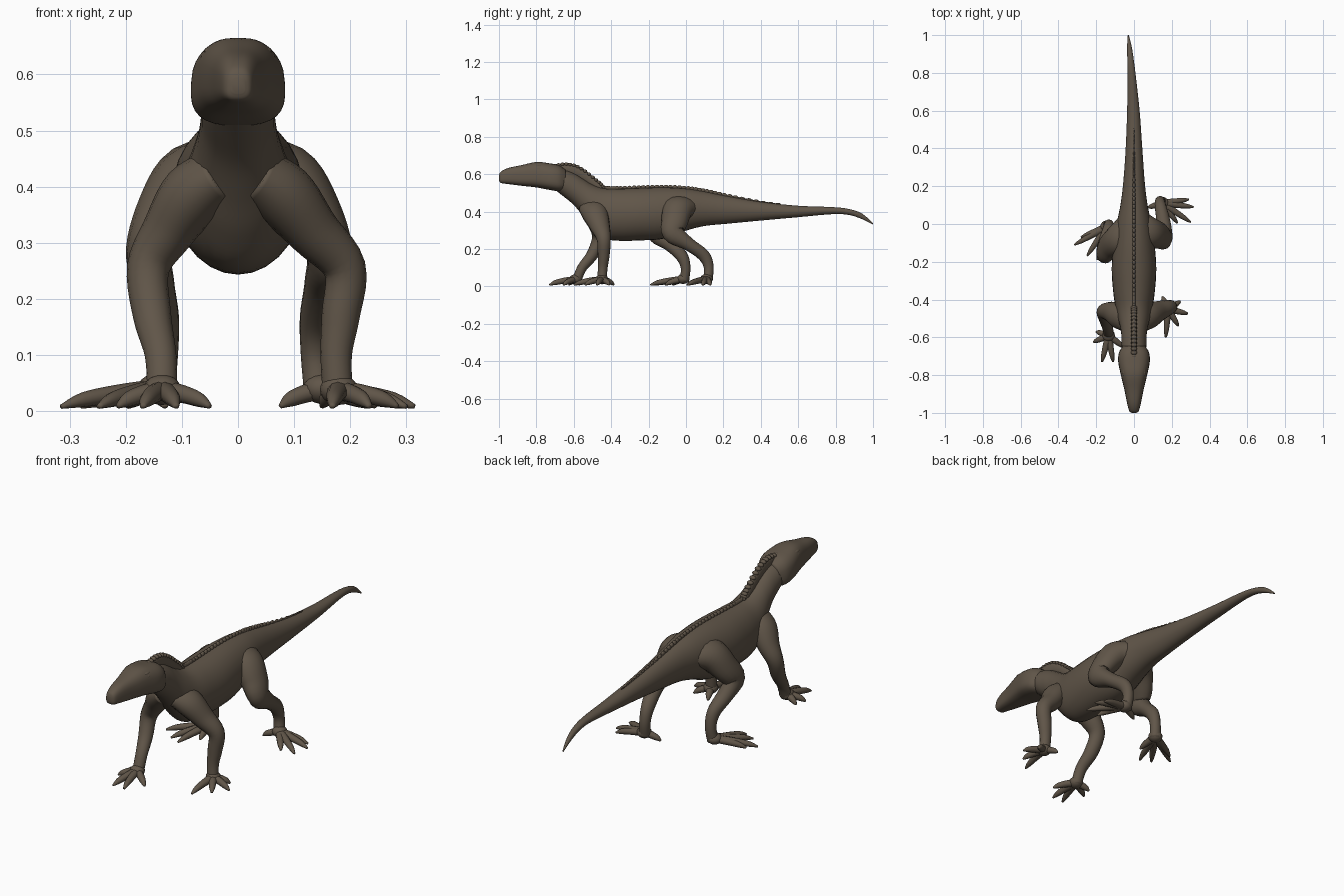
import bpy, bmesh, math
from mathutils import Vector, Matrix

cube = bpy.data.objects.get("Cube")
if cube:
    bpy.data.objects.remove(cube, do_unlink=True)

skin = bpy.data.materials.new("brown_skin")
skin.use_nodes = True
COLOUR = (0.118, 0.092, 0.066, 1)
skin.diffuse_color = COLOUR
skin.node_tree.nodes["Principled BSDF"].inputs["Base Color"].default_value = COLOUR
skin.node_tree.nodes["Principled BSDF"].inputs["Roughness"].default_value = 0.8


def resample(points, steps):
    """Smooth curve through control points (position and radii together)."""
    pts = [Vector(p) for p in points]
    pts = [pts[0]] + pts + [pts[-1]]
    out = []
    for a, b, c, d in zip(pts, pts[1:], pts[2:], pts[3:]):
        for i in range(steps):
            t = i / steps
            out.append(0.5 * (2 * b + (c - a) * t + (2 * a - 5 * b + 4 * c - d) * t ** 2
                              + (3 * b - a - 3 * c + d) * t ** 3))
    return out + [pts[-2]]


def loft(bm, points, ref=None, sides=16, steps=5, power=2.0, taper=0.0):
    """Skin rings along (x, y, z, a, b) points; without ref the rings stay upright."""
    rows = resample(points, steps)
    rings = []
    for i, row in enumerate(rows):
        pos = Vector(row[:3])
        side, up = Vector((1, 0, 0)), Vector((0, 0, 1))
        if ref:
            tan = Vector(rows[min(i + 1, len(rows) - 1)][:3]) - Vector(rows[max(i - 1, 0)][:3])
            tan.normalize()
            side = Vector(ref)
            side = (side - tan * side.dot(tan)).normalized()
            up = tan.cross(side)
        ring = []
        for k in range(sides):
            c, s = math.cos(math.tau * k / sides), math.sin(math.tau * k / sides)
            u = math.copysign(abs(c) ** (2 / power), c) * max(row[3], 0.001) * (1 - taper * s)
            v = math.copysign(abs(s) ** (2 / power), s) * max(row[4], 0.001)
            ring.append(bm.verts.new(pos + side * u + up * v))
        rings.append(ring)
    for r, q in zip(rings, rings[1:]):
        for k in range(sides):
            n = (k + 1) % sides
            bm.faces.new((r[k], r[n], q[n], q[k]))
    bm.faces.new(rings[0])
    bm.faces.new(rings[-1])
    return rows


def ball(bm, pos, size):
    mat = Matrix.Translation(pos) @ Matrix.Diagonal((*size, 1))
    bmesh.ops.create_uvsphere(bm, u_segments=16, v_segments=10, radius=1, matrix=mat)


def finish(bm, name):
    bmesh.ops.recalc_face_normals(bm, faces=bm.faces)
    for f in bm.faces:
        f.smooth = True
    mesh = bpy.data.meshes.new(name)
    bm.to_mesh(mesh)
    bm.free()
    mesh.materials.append(skin)
    obj = bpy.data.objects.new(name, mesh)
    bpy.context.collection.objects.link(obj)


# Neck, torso and tail: y, top, bottom, half width
BODY = [(-.72, .63, .53, .05), (-.66, .625, .485, .064), (-.6, .605, .435, .066),
        (-.55, .575, .375, .072), (-.5, .545, .31, .085), (-.44, .525, .258, .098),
        (-.36, .523, .244, .11), (-.24, .527, .246, .118), (-.12, .53, .255, .11),
        (0, .523, .298, .092), (.1, .507, .323, .072), (.22, .483, .335, .057),
        (.4, .452, .352, .044), (.6, .431, .37, .033), (.78, .424, .386, .022),
        (.87, .414, .382, .017), (.94, .39, .36, .012), (1, .338, .33, .003)]
bm = bmesh.new()
spine = loft(bm, [(-.03 * max(0, y - .4) ** 2 / .36, y, (t + b) / 2, w, (t - b) / 2)
                  for y, t, b, w in BODY], sides=28)
finish(bm, "body_and_tail")

# Head: y, centre height, half width, half height
HEAD = [(-1, .58, .012, .014), (-.99, .583, .025, .03), (-.95, .59, .036, .043),
        (-.88, .593, .05, .055), (-.8, .597, .069, .068), (-.73, .587, .083, .071),
        (-.68, .578, .079, .069), (-.645, .57, .058, .055)]
bm = bmesh.new()
loft(bm, [(0, y, z, w, h) for y, z, w, h in HEAD], sides=32, power=2.8, taper=.1)
finish(bm, "head")

# Eyes under low brow ridges
for name, s in (("left_eye", 1), ("right_eye", -1)):
    bm = bmesh.new()
    ball(bm, (s * .057, -.785, .628), (.01, .014, .009))
    ball(bm, (s * .05, -.78, .641), (.011, .028, .008))
    finish(bm, name)

# Tall neck crest: y and top height
CREST = [(-.73, .645), (-.69, .654), (-.64, .66), (-.59, .65), (-.54, .622),
         (-.49, .582), (-.455, .552), (-.44, .53)]
bm = bmesh.new()
rows = loft(bm, [(0, y, t - .035, .015, .035) for y, t in CREST], sides=12)
for row in rows[4::2]:
    ball(bm, (0, row[1], row[2] + .028), (.016, .012, .01))
finish(bm, "neck_crest")

# Low row of scales from the shoulders down to the tail
bm = bmesh.new()
for row in spine:
    if -.46 < row[1] < .5:
        fade = min(1, (.62 - row[1]) / .5)
        top = row[2] + row[4]
        for shift in (-.012, .012):
            ball(bm, (row[0], row[1] + shift, top), (.009 * fade, .014, .013 * fade))
finish(bm, "back_scales")


def leg(name, path, palm, toes):
    bm = bmesh.new()
    loft(bm, path, ref=(0, 1, 0))
    ball(bm, palm, (.034, .034, .027))
    base = Vector(palm)
    for x, y in toes:
        tip = Vector((x, y, .008))
        start = base.lerp(tip, .06)
        mid, knuckle = base.lerp(tip, .45), base.lerp(tip, .78)
        loft(bm, [(*start, .018, .02), (mid.x, mid.y, .03, .016, .017),
                  (knuckle.x, knuckle.y, .02, .013, .013), (*tip, .004, .005)],
             ref=(0, 0, 1), sides=10, steps=4)
    finish(bm, name)


leg("left_front_leg",
    [(.03, -.5, .42, .075, .05), (.08, -.485, .385, .07, .058), (.135, -.46, .32, .054, .047),
     (.19, -.44, .255, .038, .038), (.183, -.44, .17, .032, .034),
     (.175, -.445, .1, .026, .028), (.178, -.45, .03, .025, .027)],
    (.18, -.45, .038),
    [(.285, -.475), (.235, -.54), (.168, -.6), (.245, -.41), (.15, -.385)])
leg("right_front_leg",
    [(-.03, -.5, .42, .075, .05), (-.08, -.485, .385, .07, .058), (-.125, -.465, .32, .054, .047),
     (-.16, -.465, .255, .038, .038), (-.153, -.5, .17, .032, .034),
     (-.138, -.555, .1, .026, .028), (-.135, -.585, .03, .025, .027)],
    (-.135, -.59, .038),
    [(-.215, -.625), (-.17, -.73), (-.11, -.73), (-.05, -.655), (-.2, -.57)])
leg("left_hind_leg",
    [(.02, -.03, .42, .11, .06), (.08, -.045, .41, .085, .068), (.13, -.06, .35, .072, .056),
     (.162, -.068, .285, .058, .042), (.155, .015, .225, .036, .037),
     (.14, .095, .165, .033, .03), (.138, .122, .1, .026, .026), (.145, .115, .03, .025, .027)],
    (.15, .11, .04),
    [(.315, .09), (.3, .01), (.23, .005), (.29, .13), (.075, .088)])
leg("right_hind_leg",
    [(-.02, -.05, .42, .11, .06), (-.08, -.08, .41, .085, .068), (-.128, -.115, .35, .072, .056),
     (-.158, -.15, .285, .058, .042), (-.15, -.09, .225, .036, .037),
     (-.135, -.025, .165, .033, .03), (-.133, -.002, .1, .026, .026), (-.14, -.01, .03, .025, .027)],
    (-.145, -.015, .04),
    [(-.315, -.11), (-.28, -.07), (-.248, -.168), (-.195, -.19), (-.13, -.11)])
